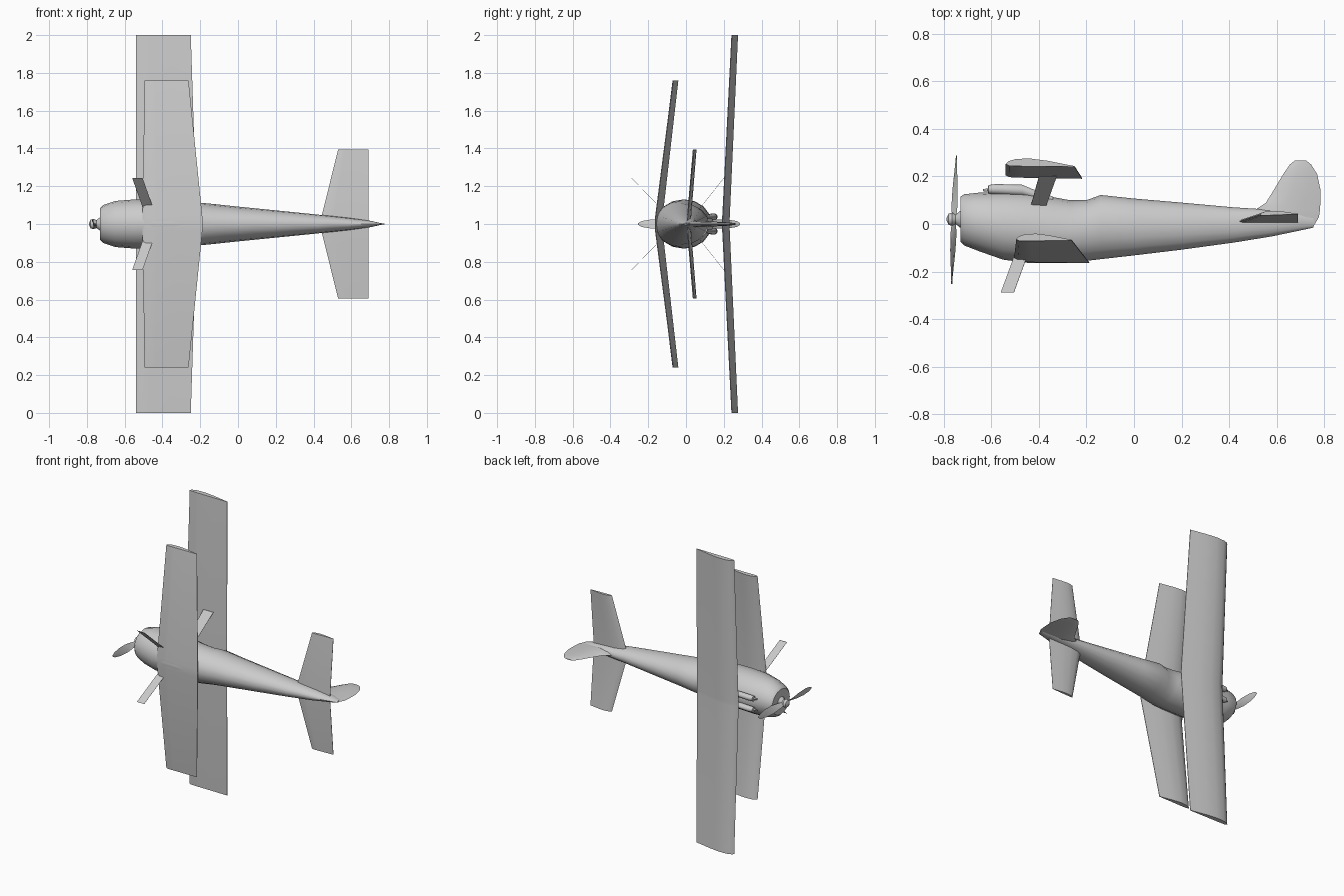
import bpy, bmesh
from math import sin, cos, pi, radians
from mathutils import Vector

cube = bpy.data.objects.get("Cube")
if cube:
    bpy.data.objects.remove(cube, do_unlink=True)

grey = bpy.data.materials.new("plain grey")
grey.use_nodes = True
COLOUR = (0.6, 0.6, 0.6, 1)
grey.diffuse_color = COLOUR
grey.node_tree.nodes["Principled BSDF"].inputs["Base Color"].default_value = COLOUR


def loft(name, rings, angle=40, caps=True):
    """Skin a list of equal-length closed rings."""
    bm = bmesh.new()
    loops = [[bm.verts.new(p) for p in ring] for ring in rings]
    n = len(loops[0])
    for a, b in zip(loops, loops[1:]):
        for i in range(n):
            j = (i + 1) % n
            bm.faces.new((a[i], a[j], b[j], b[i]))
    if caps:
        bm.faces.new(loops[0])
        bm.faces.new(loops[-1])
    bmesh.ops.recalc_face_normals(bm, faces=bm.faces)
    mesh = bpy.data.meshes.new(name)
    bm.to_mesh(mesh)
    bm.free()
    mesh.materials.append(grey)
    obj = bpy.data.objects.new(name, mesh)
    bpy.context.collection.objects.link(obj)
    bpy.ops.object.select_all(action="DESELECT")
    obj.select_set(True)
    bpy.context.view_layer.objects.active = obj
    bpy.ops.object.shade_smooth_by_angle(angle=radians(angle))
    return obj


def body(name, stations, z=1.0, sides=16, angle=40):
    """Oval sections along x: (x, bottom y, top y, half width)."""
    rings = []
    for x, lo, hi, w in stations:
        rings.append([(x, (lo + hi) / 2 + (hi - lo) / 2 * cos(2 * pi * i / sides),
                       z + w * sin(2 * pi * i / sides)) for i in range(sides)])
    return loft(name, rings, angle)


# Wing section: chord fraction, thickness fraction
FOIL = [(0, 0), (.04, .45), (.15, .85), (.35, 1), (.6, .75), (.8, .4), (1, .06),
        (1, -.06), (.6, -.15), (.25, -.25), (.05, -.25)]


def wing(name, stations):
    """Mirrored wing: (span, lead x, trail x, lead y, trail y, thickness)."""
    full = [(-s, *r) for s, *r in reversed(stations)] + stations
    loft(name, [[(x0 + (x1 - x0) * u, y0 + (y1 - y0) * u + t * f, 1 + s)
                 for u, f in FOIL] for s, x0, x1, y0, y1, t in full], 35)


# Fuselage with cockpit dip and headrest
body("fuselage", [
    (-.73, -.075, .115, .085), (-.715, -.09, .125, .1), (-.65, -.115, .132, .122),
    (-.55, -.15, .136, .13), (-.45, -.163, .133, .13), (-.35, -.165, .115, .125),
    (-.27, -.163, .1, .12), (-.2, -.155, .1, .113), (-.14, -.148, .122, .107),
    (0, -.132, .107, .092), (.2, -.108, .09, .072), (.42, -.078, .07, .05),
    (.58, -.052, .06, .033), (.7, -.027, .05, .017), (.755, -.015, .03, .005)])

# Spinner and hub
body("spinner", [(-.788, .013, .027, .007), (-.78, -.003, .043, .023),
                 (-.765, -.008, .048, .028), (-.75, 0, .04, .02),
                 (-.725, -.02, .06, .04)], sides=12)

# Wings and tailplane
wing("upper_wing", [(.01, -.54, -.218, .205, .192, .03), (1, -.54, -.25, .252, .242, .027)])
wing("lower_wing", [(.03, -.505, -.188, -.15, -.163, .03), (.76, -.495, -.262, -.064, -.068, .025)])
wing("tailplane", [(.01, .435, .69, .008, .006, .018), (.395, .53, .69, .04, .042, .015)])

# Fin and rudder: height, front x, back x, half thickness
fin = [(-.015, .66, .752, .01), (.03, .52, .778, .018), (.06, .51, .782, .017), (.09, .555, .784, .015),
       (.14, .586, .785, .013), (.21, .628, .77, .01), (.25, .655, .745, .006), (.266, .675, .725, .002)]
loft("tail_fin", [[(a + (b - a) * u, y, 1 + t * f) for u, f in
                   [(0, 0), (.15, .7), (.4, 1), (.7, .7), (1, 0),
                    (.7, -.7), (.4, -1), (.15, -.7)]] for y, a, b, t in fin], 50)

# Propeller blades: radius, half width, pitch in degrees
blade = [(.01, .01, 60), (.06, .018, 45), (.13, .026, 25), (.2, .025, 14), (.25, .016, 9), (.27, .005, 8)]
for label, s in (("upper", 1), ("lower", -1)):
    rings = []
    for r, w, pitch in blade:
        a = radians(pitch) * s
        across, normal = Vector((sin(a), 0, cos(a))), Vector((cos(a), 0, -sin(a)))
        centre = Vector((-.757 + .037 * r * s, .017 + r * s, 1))
        rings.append([centre + across * w, centre + normal * .003,
                      centre - across * w, centre - normal * .002])
    loft("propeller_blade_" + label, rings, 60)


def plate(name, inner, outer, thick=.001):
    """Thin slanted strip between two (x0, x1, y, z) edges."""
    rings = []
    for x0, x1, y, z in (inner, outer):
        rings.append([(x, y + d, z) for x, d in
                      ((x0, -thick), (x1, -thick), (x1, thick), (x0, thick))])
    loft(name, rings, 30)


# Paired struts, landing gear legs and gun fairings
for side, s in (("left", 1), ("right", -1)):
    plate("gear_leg_" + side, (-.495, -.44, -.11, 1 + s * .06), (-.56, -.505, -.288, 1 + s * .243))
    plate("wing_strut_" + side, (-.44, -.377, .055, 1 + s * .06), (-.4, -.325, .2, 1 + s * .243))
    body("gun_fairing_" + side, [
        (-.635, .138, .146, .004), (-.615, .136, .15, .007), (-.612, .128, .164, .017),
        (-.58, .125, .168, .019), (-.47, .12, .165, .019), (-.43, .11, .148, .015),
        (-.34, .085, .115, .008)], 1 + s * .038, 10)

# Low windscreen between the fairings
body("windscreen", [(-.5, .09, .13, .03), (-.43, .09, .147, .045), (-.4, .09, .138, .05),
                    (-.36, .08, .11, .05)], sides=12)
